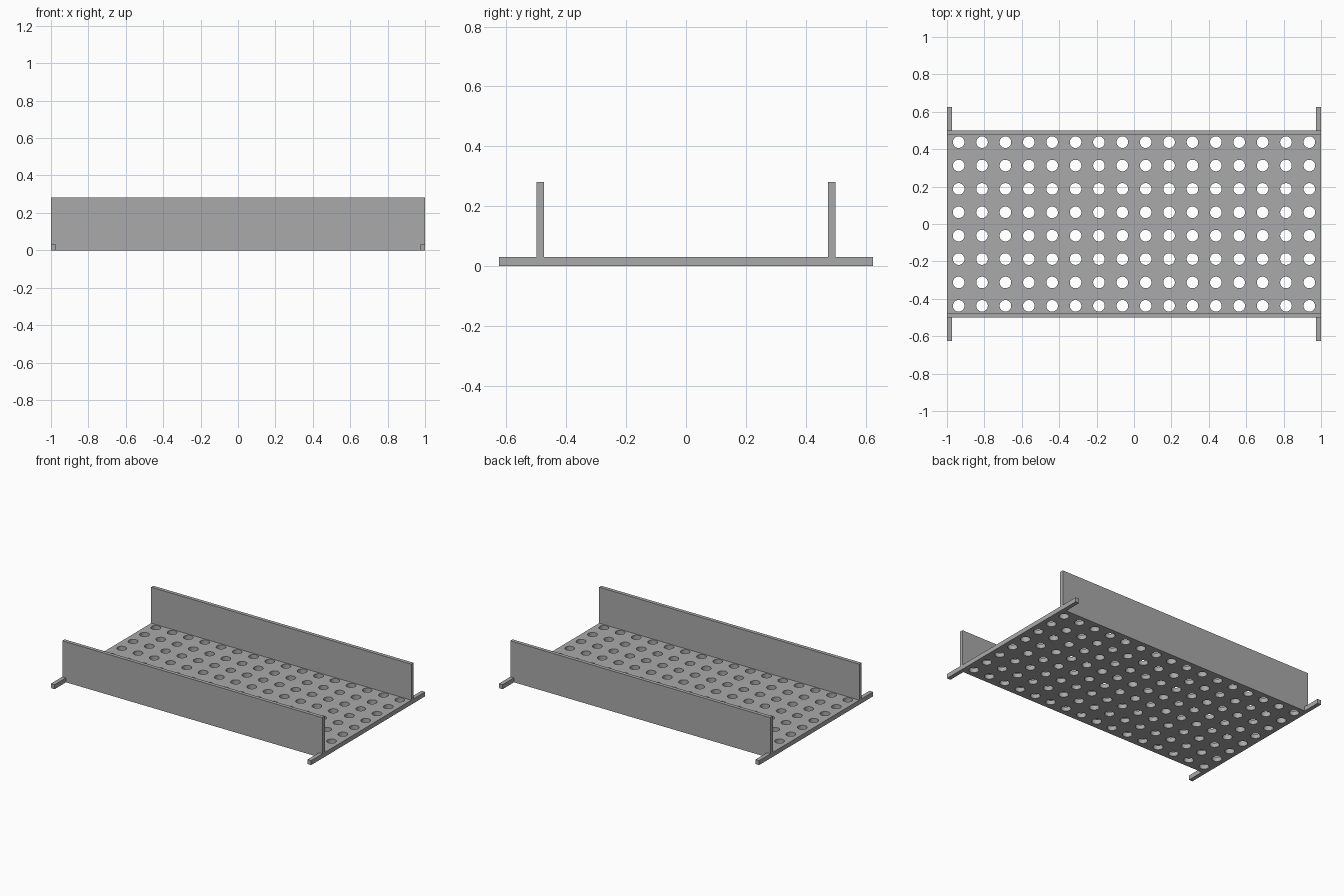
import bpy
import bmesh
import math
from mathutils import Matrix, Vector

cube = bpy.data.objects.get("Cube")
if cube:
    bpy.data.objects.remove(cube, do_unlink=True)

# Main dimensions
HALF_X, HALF_Y = 1.0, 0.5
DECK_H = 0.031
WALL_T, WALL_TOP = 0.025, 0.281
FOOT_W, FOOT_END = 0.028, 0.625
PITCH, HOLE_R = 0.125, 0.031

grey = bpy.data.materials.new("plain_grey")
grey.use_nodes = True
colour = (0.4, 0.4, 0.4, 1)
grey.diffuse_color = colour
grey.node_tree.nodes["Principled BSDF"].inputs["Base Color"].default_value = colour


def make_object(name, bm):
    mesh = bpy.data.meshes.new(name)
    bm.to_mesh(mesh)
    bm.free()
    mesh.materials.append(grey)
    obj = bpy.data.objects.new(name, mesh)
    bpy.context.collection.objects.link(obj)
    return obj


def box(name, low, high):
    low, high = Vector(low), Vector(high)
    bm = bmesh.new()
    place = Matrix.Translation((low + high) / 2) @ Matrix.Diagonal((high - low).to_4d())
    place[3][3] = 1
    bmesh.ops.create_cube(bm, size=1, matrix=place)
    return make_object(name, bm)


# Perforated deck between the side walls
inner_y = HALF_Y - WALL_T
deck = box("perforated_deck", (-HALF_X, -inner_y, 0), (HALF_X, inner_y, DECK_H))

# Grid of round hole cutters
bm = bmesh.new()
for i in range(16):
    for j in range(8):
        spot = ((i - 7.5) * PITCH, (j - 3.5) * PITCH, DECK_H / 2)
        bmesh.ops.create_cone(bm, cap_ends=True, segments=32, radius1=HOLE_R,
                              radius2=HOLE_R, depth=DECK_H * 3,
                              matrix=Matrix.Translation(spot))
cutter = make_object("hole_cutter", bm)
cutter.hide_render = True

bpy.ops.object.select_all(action="DESELECT")
bpy.context.view_layer.objects.active = deck
deck.select_set(True)
holes = deck.modifiers.new("holes", "BOOLEAN")
holes.operation = "DIFFERENCE"
holes.solver = "EXACT"
holes.object = cutter
bpy.ops.object.modifier_apply(modifier=holes.name)
bpy.data.objects.remove(cutter, do_unlink=True)
bpy.ops.object.shade_smooth_by_angle(angle=math.radians(30))

# Side walls, and the foot bars reaching out past them at each corner
for side, sy in (("front", -1), ("back", 1)):
    ys = sorted((sy * inner_y, sy * HALF_Y))
    box(side + "_wall", (-HALF_X, ys[0], 0), (HALF_X, ys[1], WALL_TOP))
    ys = sorted((sy * HALF_Y, sy * FOOT_END))
    for hand, sx in (("right", -1), ("left", 1)):
        xs = sorted((sx * (HALF_X - FOOT_W), sx * HALF_X))
        box(side + "_" + hand + "_foot", (xs[0], ys[0], 0), (xs[1], ys[1], DECK_H))
